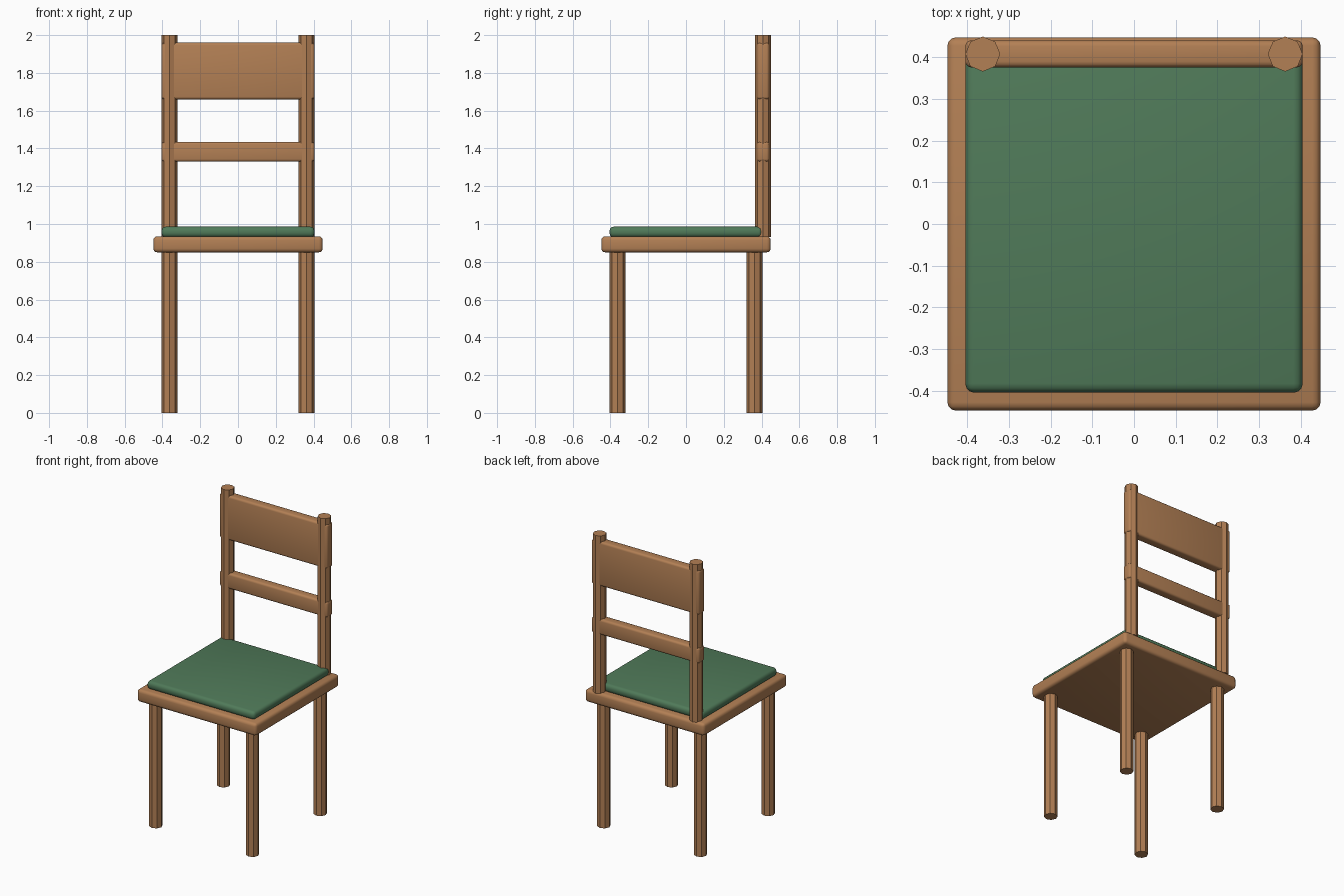
import bpy
import math

cube = bpy.data.objects.get("Cube")
if cube:
    bpy.data.objects.remove(cube, do_unlink=True)


def make_material(name, rgb):
    mat = bpy.data.materials.new(name)
    mat.use_nodes = True
    colour = (*rgb, 1.0)
    mat.diffuse_color = colour
    mat.node_tree.nodes["Principled BSDF"].inputs["Base Color"].default_value = colour
    return mat


wood = make_material("warm wood", (0.45, 0.215, 0.09))
green = make_material("green fabric", (0.08, 0.195, 0.10))


def rounded_box(name, low, high, bevel, mat):
    """Box between two corners with rounded, smooth-shaded edges."""
    centre = [(a + b) / 2 for a, b in zip(low, high)]
    bpy.ops.mesh.primitive_cube_add(size=1, location=centre)
    obj = bpy.context.object
    obj.name = name
    obj.scale = [b - a for a, b in zip(low, high)]
    bpy.ops.object.transform_apply(location=False, rotation=False, scale=True)
    mod = obj.modifiers.new("rounded edges", "BEVEL")
    mod.width = bevel
    mod.segments = 3
    bpy.ops.object.modifier_apply(modifier=mod.name)
    bpy.ops.object.shade_smooth_by_angle(angle=math.radians(35))
    obj.data.materials.append(mat)
    return obj


def octagon_pole(name, x, y, z0, z1):
    """Eight-sided upright with flat faces."""
    bpy.ops.mesh.primitive_cylinder_add(
        vertices=8, radius=0.042, depth=z1 - z0, location=(x, y, (z0 + z1) / 2))
    obj = bpy.context.object
    obj.name = name
    obj.data.materials.append(wood)
    return obj


# Seat board and cushion
rounded_box("seat", (-0.448, -0.448, 0.85), (0.448, 0.448, 0.935), 0.02, wood)
rounded_box("cushion", (-0.405, -0.405, 0.93), (0.405, 0.405, 0.986), 0.022, green)

# Legs and back posts
for side, x in (("left", 0.363), ("right", -0.363)):
    for end, y in (("front", -0.363), ("back", 0.363)):
        octagon_pole(f"{end}_{side}_leg", x, y, 0.0, 0.86)
    octagon_pole(f"{side}_back_post", x, 0.408, 0.93, 2.0)

# Back rest and lower rail
for name, z0, z1 in (("back_rest", 1.66, 1.96), ("lower_rail", 1.33, 1.435)):
    rounded_box(name, (-0.405, 0.376, z0), (0.405, 0.441, z1), 0.014, wood)
